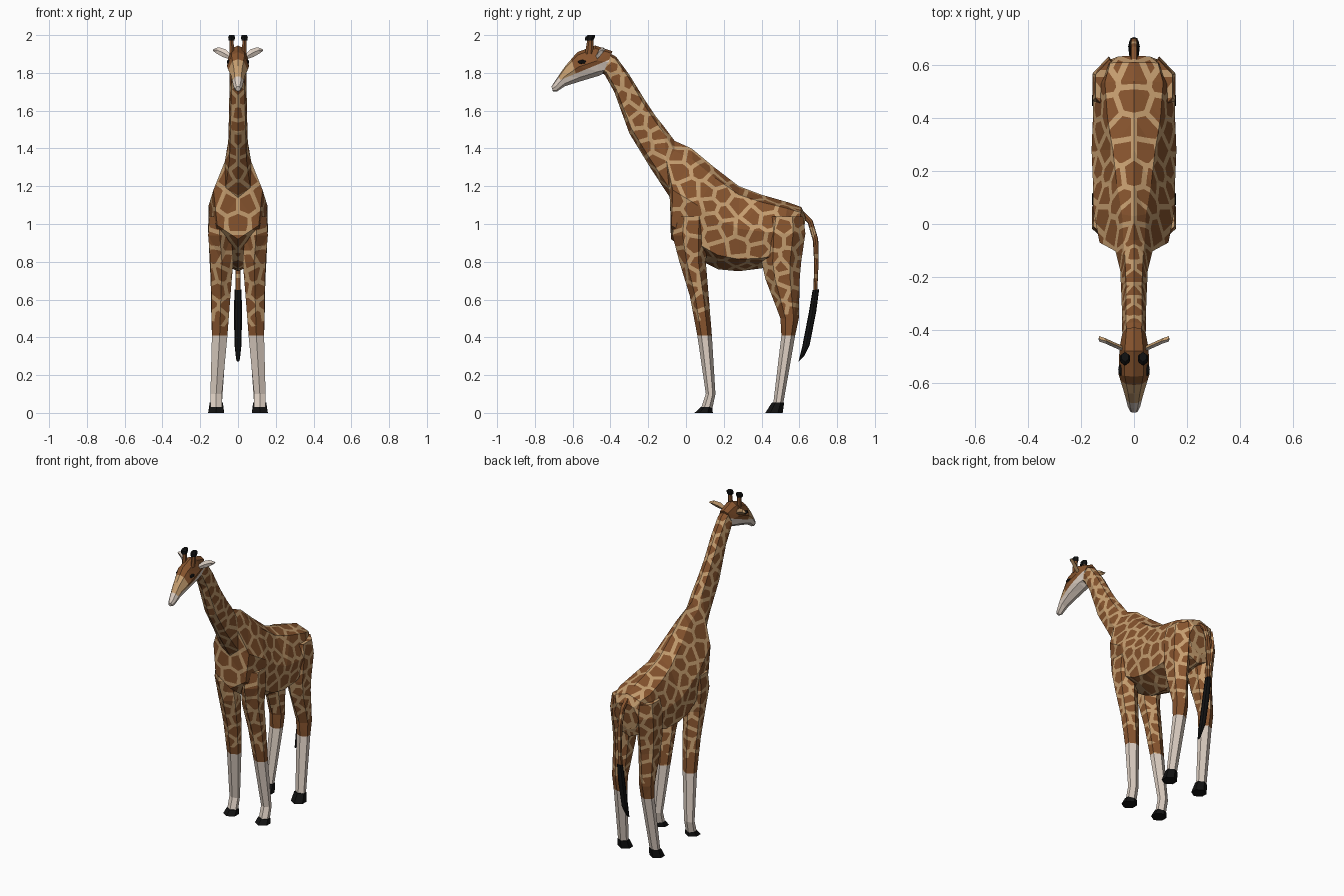
import bpy, bmesh, random
from mathutils import Vector

random.seed(4)
if "Cube" in bpy.data.objects:
    bpy.data.objects.remove(bpy.data.objects["Cube"])


def material(name, color):
    m = bpy.data.materials.new(name)
    m.use_nodes = True
    m.diffuse_color = (*color, 1)
    m.node_tree.nodes["Principled BSDF"].inputs["Base Color"].default_value = (*color, 1)
    return m


TAN = material("tan", (0.56, 0.34, 0.16))
BROWN = material("brown", (0.24, 0.088, 0.027))
CREAM = material("cream", (0.72, 0.62, 0.54))
BLACK = material("black", (0.006, 0.006, 0.006))


def oval(ty, tz, by, bz, upper, middle, lower):
    """Eight-sided section from a top point to a bottom point, with half widths."""
    top, bottom = Vector((0, ty, tz)), Vector((0, by, bz))
    side = [(upper, 0.1), (middle, 0.5), (lower, 0.86)]
    right = [top.lerp(bottom, t) + Vector((w, 0, 0)) for w, t in side]
    left = [Vector((-p.x, p.y, p.z)) for p in reversed(right)]
    return [top] + right + [bottom] + left


def hexagon(z, y0, y1, x0, x1):
    """Level six-sided section for legs, hooves and horns."""
    xm, a, b = (x0 + x1) / 2, y0 + (y1 - y0) * 0.28, y0 + (y1 - y0) * 0.72
    flat = [(xm, y0), (x1, a), (x1, b), (xm, y1), (x0, b), (x0, a)]
    return [Vector((x, y, z)) for x, y in flat]


def loft(bm, sections):
    """Skin a row of sections and close both ends."""
    rows = [[bm.verts.new(p) for p in s] for s in sections]
    faces = [bm.faces.new(rows[0]), bm.faces.new(rows[-1])]
    n = len(rows[0])
    for a, b in zip(rows, rows[1:]):
        for i in range(n):
            j = (i + 1) % n
            faces.append(bm.faces.new((a[i], a[j], b[j], b[i])))
    bmesh.ops.recalc_face_normals(bm, faces=faces)


def finish(bm, name, mats, mirror=False):
    mesh = bpy.data.meshes.new(name)
    bm.to_mesh(mesh)
    bm.free()
    for m in mats:
        mesh.materials.append(m)
    obj = bpy.data.objects.new(name, mesh)
    bpy.context.collection.objects.link(obj)
    if mirror:
        obj.modifiers.new("Mirror", "MIRROR")
    return obj


def part(name, mat, sections, mirror=False):
    bm = bmesh.new()
    loft(bm, sections)
    return finish(bm, name, [mat], mirror)


def everything(bm):
    return bm.verts[:] + bm.edges[:] + bm.faces[:]


# Torso and neck, from rump to nape
torso = [
    oval(0.635, 1.04, 0.605, 0.85, 0.06, 0.09, 0.06),
    oval(0.61, 1.09, 0.59, 0.80, 0.09, 0.115, 0.09),
    oval(0.54, 1.115, 0.49, 0.79, 0.11, 0.155, 0.13),
    oval(0.40, 1.155, 0.40, 0.765, 0.10, 0.155, 0.14),
    oval(0.28, 1.20, 0.28, 0.75, 0.08, 0.16, 0.14),
    oval(0.15, 1.30, 0.17, 0.76, 0.065, 0.155, 0.14),
    oval(0.03, 1.40, 0.09, 0.80, 0.045, 0.155, 0.135),
    oval(-0.06, 1.44, -0.08, 0.92, 0.04, 0.13, 0.11),
    oval(-0.12, 1.52, -0.085, 1.14, 0.035, 0.07, 0.065),
    oval(-0.16, 1.57, -0.19, 1.30, 0.033, 0.052, 0.045),
    oval(-0.22, 1.66, -0.30, 1.48, 0.03, 0.048, 0.04),
    oval(-0.30, 1.79, -0.38, 1.70, 0.03, 0.045, 0.035),
    oval(-0.37, 1.885, -0.43, 1.79, 0.03, 0.045, 0.035),
    oval(-0.43, 1.92, -0.46, 1.81, 0.025, 0.04, 0.03),
]
tail = [
    oval(0.60, 1.09, 0.59, 1.06, 0.010, 0.014, 0.010),
    oval(0.67, 1.02, 0.645, 1.005, 0.010, 0.014, 0.010),
    oval(0.70, 0.92, 0.672, 0.91, 0.010, 0.014, 0.010),
    oval(0.702, 0.80, 0.678, 0.80, 0.010, 0.013, 0.010),
    oval(0.695, 0.64, 0.675, 0.64, 0.010, 0.013, 0.010),
]
front_thigh = [
    hexagon(1.04, -0.06, 0.12, 0.05, 0.152),
    hexagon(0.94, -0.072, 0.12, 0.035, 0.158),
    hexagon(0.80, -0.035, 0.105, 0.025, 0.146),
    hexagon(0.62, 0.02, 0.12, 0.04, 0.141),
    hexagon(0.41, 0.06, 0.137, 0.056, 0.138),
]
rear_thigh = [
    hexagon(1.04, 0.42, 0.62, 0.04, 0.145),
    hexagon(0.95, 0.40, 0.632, 0.035, 0.157),
    hexagon(0.80, 0.40, 0.61, 0.03, 0.15),
    hexagon(0.71, 0.42, 0.602, 0.04, 0.145),
    hexagon(0.50, 0.50, 0.597, 0.055, 0.141),
    hexagon(0.41, 0.505, 0.578, 0.06, 0.138),
]

body = bmesh.new()
for sections in (torso, tail, front_thigh, rear_thigh):
    loft(body, sections)
bmesh.ops.triangulate(body, faces=body.faces[:])
bmesh.ops.bisect_plane(body, geom=everything(body), dist=1e-5, plane_co=(0, 0, 0),
                       plane_no=(1, 0, 0), clear_inner=True)
bmesh.ops.triangulate(body, faces=body.faces[:])

# Coat patch centres, evenly scattered over the half body
seeds = []
triangles = [[v.co.copy() for v in f.verts] for f in body.faces]
areas = [f.calc_area() for f in body.faces]
for a, b, c in random.choices(triangles, areas, k=5000):
    u, v = random.random(), random.random()
    if u + v > 1:
        u, v = 1 - u, 1 - v
    p = a + (b - a) * u + (c - a) * v
    if p.x < 0.03:
        p.x = 0
    slim = p.z < 0.8 or p.z > 1.4
    spacing = 0.062 if slim else 0.076
    if all((p - q).length > spacing for q in seeds):
        seeds.append(p)
mirrored = [Vector((-p.x, p.y, p.z)) for p in seeds if p.x > 0]

# Cut each patch as a shrunken cell around its centre
GAP = 0.011
for s in seeds:
    near = sorted((n for n in seeds + mirrored if 1e-6 < (n - s).length < 0.22),
                  key=lambda n: (n - s).length)
    planes = []
    for n in near:
        no = (s - n).normalized()
        planes.append((no, no.dot((s + n) / 2) + GAP))
    cell = [f for f in body.faces if f.material_index == 0 and
            all(any(no.dot(v.co) > k for v in f.verts) for no, k in planes)]
    for no, k in planes:
        verts = {v for f in cell for v in f.verts}
        if all(no.dot(v.co) >= k for v in verts):
            continue
        edges = {e for f in cell for e in f.edges}
        cut = bmesh.ops.bisect_plane(body, geom=list(verts) + list(edges) + cell, dist=1e-5,
                                     plane_co=no * k, plane_no=no)
        cell = [f for f in cut["geom"] if isinstance(f, bmesh.types.BMFace)
                and no.dot(f.calc_center_median()) > k]
    for f in cell:
        f.material_index = 1
finish(body, "spotted_body", [TAN, BROWN], mirror=True)

# Lower legs and hooves
part("front_lower_legs", CREAM, [
    hexagon(0.41, 0.06, 0.137, 0.056, 0.138), hexagon(0.10, 0.105, 0.156, 0.085, 0.146),
    hexagon(0.025, 0.08, 0.14, 0.085, 0.146)], True)
part("front_hooves", BLACK, [
    hexagon(0.03, 0.078, 0.14, 0.08, 0.15), hexagon(0, 0.045, 0.142, 0.073, 0.158)], True)
part("rear_lower_legs", CREAM, [
    hexagon(0.41, 0.505, 0.578, 0.06, 0.138), hexagon(0.05, 0.462, 0.515, 0.085, 0.146)], True)
part("rear_hooves", BLACK, [
    hexagon(0.055, 0.455, 0.52, 0.08, 0.15), hexagon(0, 0.42, 0.512, 0.073, 0.158)], True)

# Tail tuft
part("tail_tuft", BLACK, [
    oval(0.705, 0.655, 0.67, 0.65, 0.012, 0.018, 0.012),
    oval(0.69, 0.54, 0.65, 0.53, 0.015, 0.022, 0.015),
    oval(0.655, 0.36, 0.615, 0.35, 0.013, 0.018, 0.013),
    oval(0.625, 0.30, 0.595, 0.27, 0.006, 0.010, 0.006)])

# Head, with jaw, snout band and muzzle coloured along straight cuts
head = bmesh.new()
loft(head, [
    oval(-0.39, 1.915, -0.43, 1.80, 0.028, 0.044, 0.034),
    oval(-0.48, 1.945, -0.46, 1.785, 0.035, 0.055, 0.04),
    oval(-0.575, 1.91, -0.56, 1.755, 0.035, 0.058, 0.035),
    oval(-0.64, 1.835, -0.64, 1.73, 0.022, 0.036, 0.025),
    oval(-0.695, 1.755, -0.685, 1.70, 0.014, 0.023, 0.016),
    oval(-0.712, 1.728, -0.705, 1.703, 0.008, 0.013, 0.010)])
bmesh.ops.triangulate(head, faces=head.faces[:])
cuts = [(Vector((0, -0.43, 1.86)), Vector((0, 0.38, -0.92)), 2),
        (Vector((0, -0.60, 1.85)), Vector((0, -0.95, -0.3)), 0),
        (Vector((0, -0.67, 1.77)), Vector((0, -0.9, -0.45)), 2)]
for co, no, _ in cuts:
    bmesh.ops.bisect_plane(head, geom=everything(head), dist=1e-5, plane_co=co, plane_no=no)
for f in head.faces:
    center = f.calc_center_median()
    hits = [slot for co, no, slot in cuts if no.dot(center - co) > 0]
    f.material_index = max(hits) if hits else 1
finish(head, "head", [TAN, BROWN, CREAM])

# Eyes
eyes = bmesh.new()
bmesh.ops.create_icosphere(eyes, subdivisions=1, radius=1)
bmesh.ops.scale(eyes, vec=(0.013, 0.025, 0.013), verts=eyes.verts)
bmesh.ops.translate(eyes, vec=(0.048, -0.55, 1.857), verts=eyes.verts)
finish(eyes, "eyes", [BLACK], True)

# Horns and their tips
part("horns", BROWN, [hexagon(1.90, -0.535, -0.49, 0.02, 0.044),
                      hexagon(1.98, -0.522, -0.49, 0.024, 0.044)], True)
part("horn_tips", BLACK, [hexagon(1.972, -0.535, -0.49, 0.018, 0.05),
                          hexagon(1.99, -0.533, -0.482, 0.016, 0.052),
                          hexagon(2.0, -0.52, -0.482, 0.02, 0.047)], True)

# Ears: flat leaves, pale in front and tan behind
ears = bmesh.new()
leaf = [(0.035, -0.475, 1.88, 0.010), (0.075, -0.458, 1.905, 0.020),
        (0.11, -0.442, 1.92, 0.016), (0.132, -0.435, 1.922, 0.004)]
loft(ears, [[Vector((x - h * 0.4, y, z + h)), Vector((x, y + 0.012, z)),
             Vector((x + h * 0.4, y, z - h)), Vector((x, y - 0.008, z))] for x, y, z, h in leaf])
for f in ears.faces:
    f.material_index = 1 if f.normal.y > 0 else 0
finish(ears, "ears", [CREAM, TAN], True)
